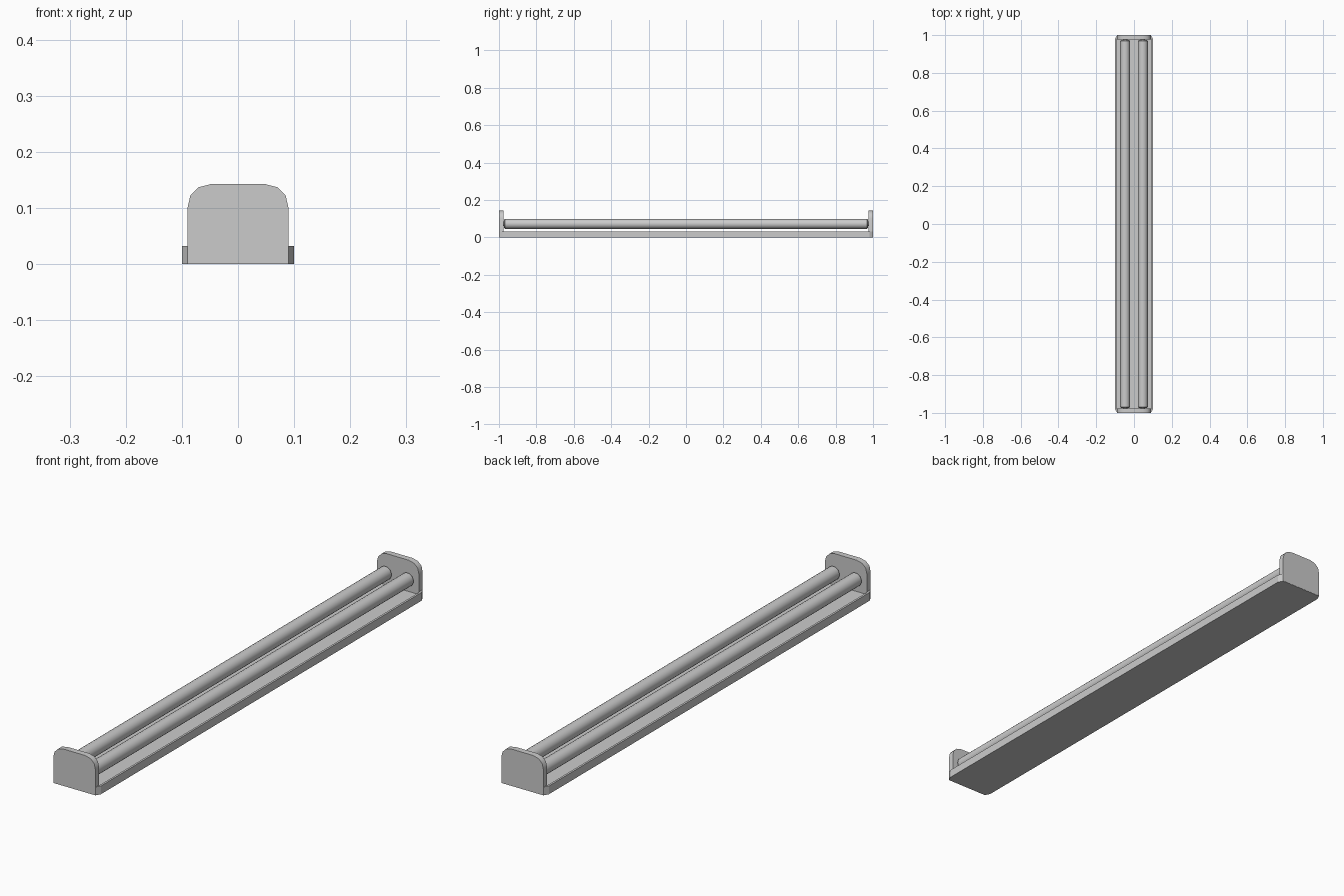
import bpy, bmesh, math

if "Cube" in bpy.data.objects:
    bpy.data.objects.remove(bpy.data.objects["Cube"])


def finish(name, bm, smooth=False):
    bmesh.ops.recalc_face_normals(bm, faces=bm.faces)
    me = bpy.data.meshes.new(name)
    bm.to_mesh(me)
    bm.free()
    ob = bpy.data.objects.new(name, me)
    bpy.context.collection.objects.link(ob)
    if smooth:
        bpy.context.view_layer.objects.active = ob
        ob.select_set(True)
        bpy.ops.object.shade_smooth_by_angle(angle=math.radians(35))
        ob.select_set(False)
    return ob


def prism(bm, points, direction):
    face = bm.faces.new([bm.verts.new(p) for p in points])
    ext = bmesh.ops.extrude_face_region(bm, geom=[face])
    verts = [v for v in ext["geom"] if isinstance(v, bmesh.types.BMVert)]
    bmesh.ops.translate(bm, verts=verts, vec=direction)
    return [f for f in ext["geom"] if isinstance(f, bmesh.types.BMFace)][0]


# Base tray: long plate with clipped corners and a shallow recessed floor
bm = bmesh.new()
quarter = [(0.1, 0.98), (0.09, 0.999)]
outline = quarter + [(-x, y) for x, y in reversed(quarter)]
outline += [(-x, -y) for x, y in outline]
top = prism(bm, [(x, y, 0) for x, y in outline], (0, 0, 0.032))
bmesh.ops.recalc_face_normals(bm, faces=bm.faces)
bmesh.ops.inset_region(bm, faces=[top], thickness=0.008, use_even_offset=True)
inner = bmesh.ops.extrude_face_region(bm, geom=[top])
bmesh.ops.translate(bm, vec=(0, 0, -0.01),
                    verts=[v for v in inner["geom"] if isinstance(v, bmesh.types.BMVert)])
bmesh.ops.delete(bm, geom=[top] if top.is_valid else [], context='FACES_ONLY')
finish("base_tray", bm)

# End caps: upright plates with rounded upper corners
half = [(0.09, 0.0005), (0.09, 0.1), (0.085, 0.122), (0.07, 0.137), (0.047, 0.143)]
profile = half + [(-x, z) for x, z in reversed(half)]
for name, y0 in (("front_end_cap", -1.0), ("back_end_cap", 0.977)):
    bm = bmesh.new()
    prism(bm, [(x, y0, z) for x, z in profile], (0, 0.023, 0))
    finish(name, bm, True)

# Lamp tubes: lathed profile with tapered ends and contact pins into the caps
rings = [(-0.985, 0.012), (-0.974, 0.012), (-0.974, 0.021), (-0.968, 0.026)]
rings += [(-y, r) for y, r in reversed(rings)]
SIDES = 20
for name, cx in (("left_tube", -0.047), ("right_tube", 0.047)):
    bm = bmesh.new()
    loops = []
    for y, r in rings:
        angles = [2 * math.pi * i / SIDES for i in range(SIDES)]
        loops.append([bm.verts.new((cx + r * math.cos(a), y, 0.072 + r * math.sin(a)))
                      for a in angles])
    for a, b in zip(loops, loops[1:]):
        for i in range(SIDES):
            j = (i + 1) % SIDES
            bm.faces.new((a[i], a[j], b[j], b[i]))
    bm.faces.new(loops[0])
    bm.faces.new(loops[-1])
    finish(name, bm, True)
